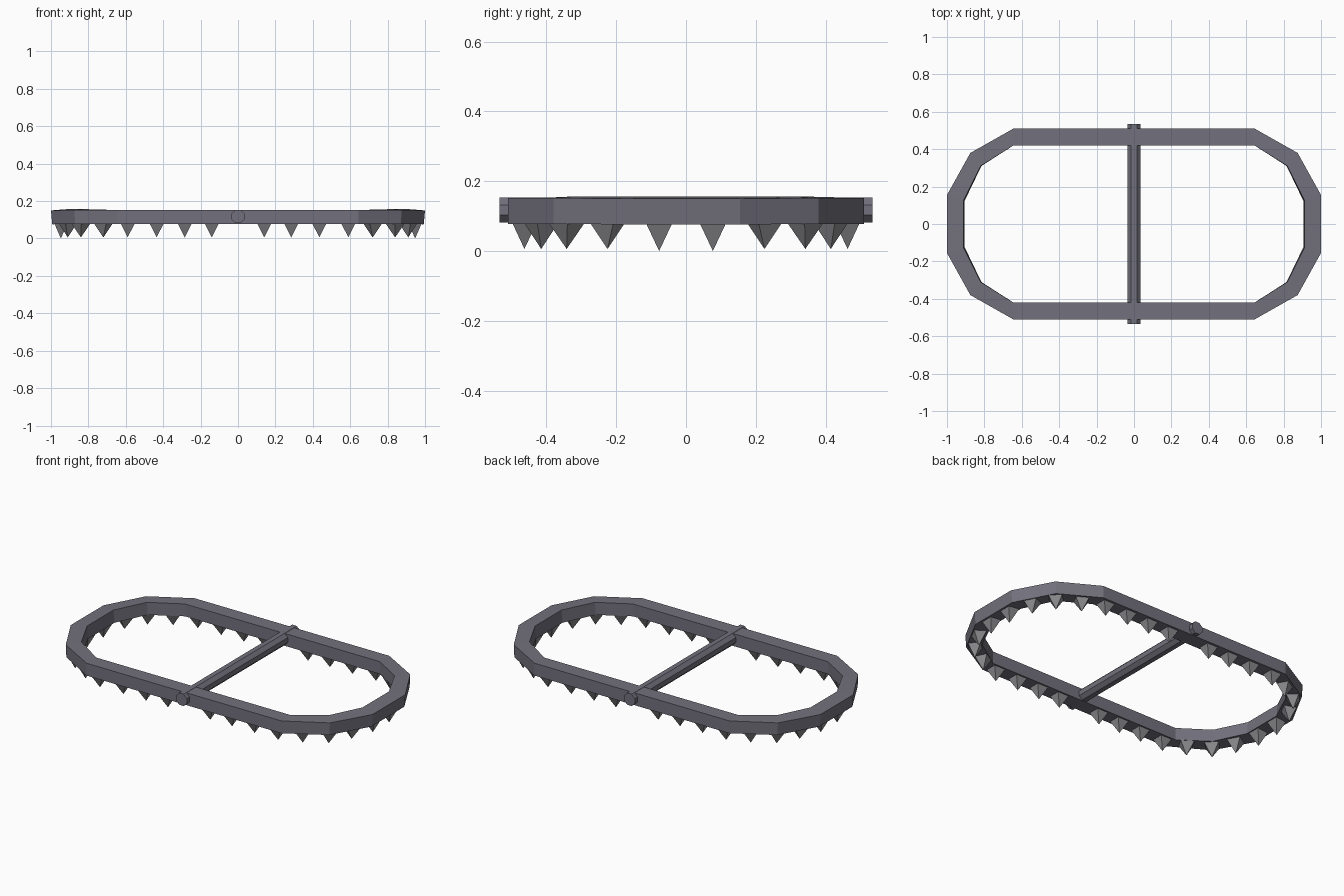
import bpy, bmesh, math
from mathutils import Matrix, Vector

cube = bpy.data.objects.get("Cube")
if cube:
    bpy.data.objects.remove(cube, do_unlink=True)


def material(name, rgb):
    m = bpy.data.materials.new(name)
    m.use_nodes = True
    m.diffuse_color = (*rgb, 1)
    bsdf = next(n for n in m.node_tree.nodes if n.type == 'BSDF_PRINCIPLED')
    bsdf.inputs["Base Color"].default_value = (*rgb, 1)
    return m


frame_metal = material("dark iron", (0.17, 0.163, 0.2))
spike_metal = material("worn steel", (0.27, 0.265, 0.28))


def add_object(name, bm, mat):
    bmesh.ops.recalc_face_normals(bm, faces=bm.faces)
    me = bpy.data.meshes.new(name)
    bm.to_mesh(me)
    bm.free()
    me.materials.append(mat)
    ob = bpy.data.objects.new(name, me)
    bpy.context.collection.objects.link(ob)
    return ob


# Quarter of the frame: outer x, y, inner x, y, inward lean of the foot,
# outer top height, inner top height
QUARTER = [
    (0.0, 0.51, 0.0, 0.42, 0.0, 0.152, 0.152),
    (0.645, 0.51, 0.645, 0.42, 0.0, 0.152, 0.152),
    (0.875, 0.38, 0.82, 0.31, 0.004, 0.152, 0.157),
    (1.0, 0.155, 0.912, 0.125, 0.007, 0.15, 0.157),
]
HEIGHT = 0.074


def build_jaw(name, side):
    # Sweep a four-sided section from the back hinge round to the front hinge
    bm = bmesh.new()
    path = [(p, 1) for p in QUARTER] + [(p, -1) for p in reversed(QUARTER)]
    rings = []
    for (ox, oy, ix, iy, lean, zo, zi), sy in path:
        corners = [(ox, oy, zo), (ix, iy, zi),
                   (ix - lean, iy, zi - HEIGHT), (ox - lean, oy, zo - HEIGHT)]
        rings.append([bm.verts.new((x * side, y * sy, z)) for x, y, z in corners])
    for a, b in zip(rings, rings[1:]):
        for i in range(4):
            j = (i + 1) % 4
            bm.faces.new((a[i], a[j], b[j], b[i]))
    bm.faces.new(rings[0])
    bm.faces.new(rings[-1])
    add_object(name, bm, frame_metal)


# Spike position, heading in degrees and tip height for one quarter
SPIKES = [
    (0.14, 0.463, 0, 0.006), (0.285, 0.463, 0, 0.006),
    (0.435, 0.463, 0, 0.006), (0.59, 0.463, 0, 0.006),
    (0.72, 0.415, -30, 0.006), (0.84, 0.342, -45, 0.006),
    (0.91, 0.225, -62, 0.006), (0.947, 0.077, -90, 0.0),
]


def build_spikes(name, side):
    # Four-sided pyramids pointing down under the jaw
    bm = bmesh.new()
    for x, y, heading, tip in SPIKES:
        for sy in (1, -1):
            turn = Matrix.Rotation(math.radians(heading * side * sy), 3, 'Z')
            centre = Vector((x * side, y * sy, 0.083))
            base = [bm.verts.new(centre + turn @ Vector((0.039 * u, 0.036 * v, 0)))
                    for u, v in ((-1, -1), (1, -1), (1, 1), (-1, 1))]
            apex = bm.verts.new((centre.x, centre.y, tip))
            bm.faces.new(base)
            for i in range(4):
                bm.faces.new((base[i], base[(i + 1) % 4], apex))
    add_object(name, bm, spike_metal)


for label, side in (("left", 1), ("right", -1)):
    build_jaw(label + "_jaw", side)
    build_spikes(label + "_jaw_spikes", side)

# Eight-sided hinge rod, flat side up, running front to back
bm = bmesh.new()
bmesh.ops.create_cone(bm, cap_ends=True, segments=8, radius1=0.0385,
                      radius2=0.0385, depth=1.07)
bmesh.ops.rotate(bm, verts=bm.verts, matrix=Matrix.Rotation(math.pi / 8, 3, 'Z'))
if max(v.co.x for v in bm.verts) > 0.038:
    bmesh.ops.rotate(bm, verts=bm.verts, matrix=Matrix.Rotation(math.pi / 8, 3, 'Z'))
bmesh.ops.rotate(bm, verts=bm.verts, matrix=Matrix.Rotation(math.pi / 2, 3, 'X'))
bmesh.ops.translate(bm, verts=bm.verts, vec=(0, 0, 0.1175))
add_object("hinge_rod", bm, frame_metal)
